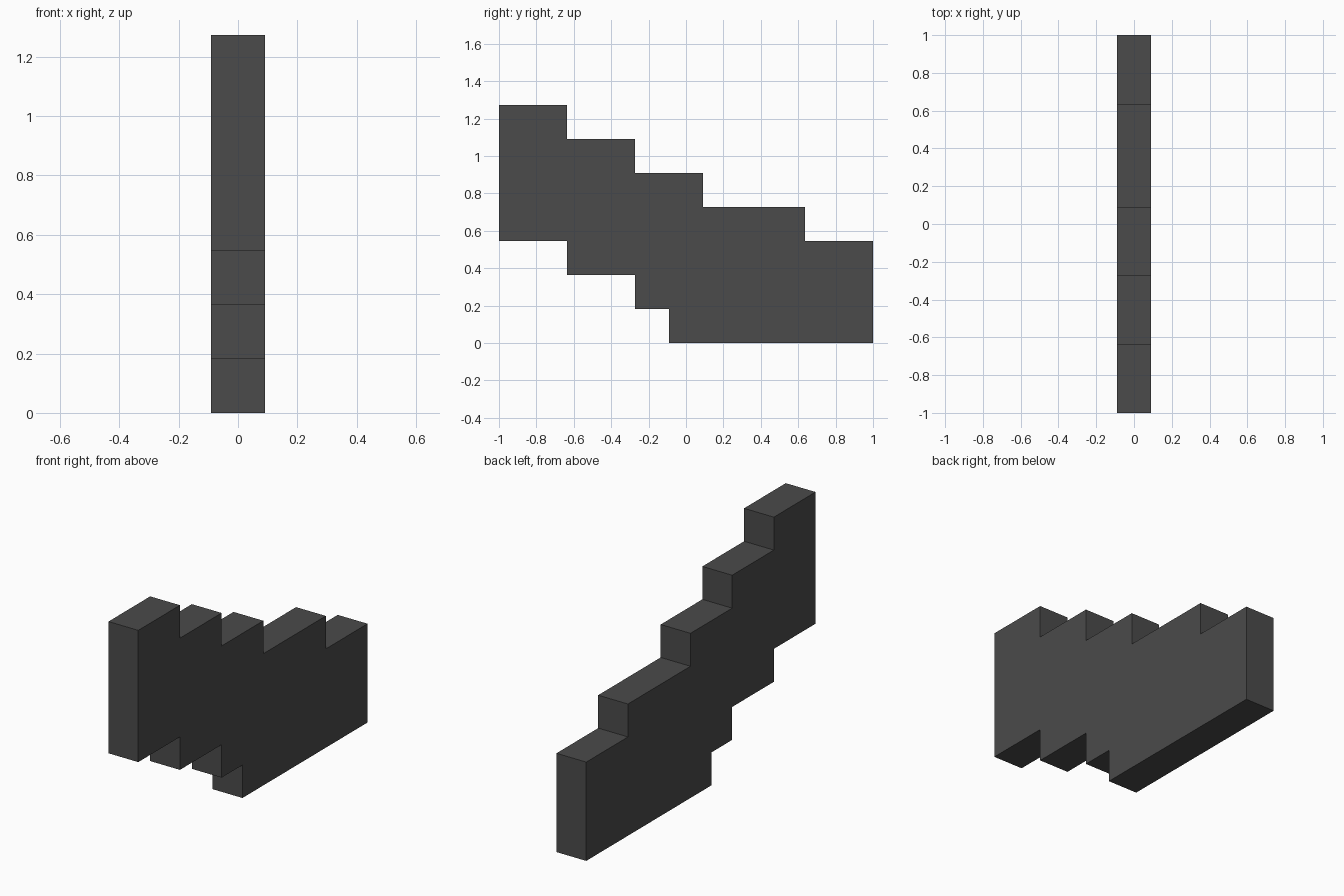
import bpy, bmesh

if "Cube" in bpy.data.objects:
    bpy.data.objects.remove(bpy.data.objects["Cube"])

U = 2 / 11          # the model sits on a block grid, 11 blocks long
HALF_WIDTH = U / 2  # one block thick

# Stair edges as (start, end, height) in blocks along y
top_steps = [(0, 2, 7), (2, 4, 6), (4, 6, 5), (6, 9, 4), (9, 11, 3)]
bottom_steps = [(0, 2, 3), (2, 4, 2), (4, 5, 1), (5, 11, 0)]


def step_points(steps):
    return [(y * U - 1, z * U) for a, b, z in steps for y in (a, b)]


# Closed side outline: along the bottom, back along the top
outline = step_points(bottom_steps) + step_points(top_steps)[::-1]

# Extrude the outline across the thickness
bm = bmesh.new()
face = bm.faces.new([bm.verts.new((-HALF_WIDTH, y, z)) for y, z in outline])
ext = bmesh.ops.extrude_face_region(bm, geom=[face])
moved = [v for v in ext["geom"] if isinstance(v, bmesh.types.BMVert)]
bmesh.ops.translate(bm, verts=moved, vec=(2 * HALF_WIDTH, 0, 0))
bmesh.ops.recalc_face_normals(bm, faces=bm.faces)

mesh = bpy.data.meshes.new("stepped_block")
bm.to_mesh(mesh)
bm.free()

# Single dark grey colour
grey = bpy.data.materials.new("dark grey")
grey.diffuse_color = (0.07, 0.07, 0.07, 1)
grey.use_nodes = True
grey.node_tree.nodes["Principled BSDF"].inputs["Base Color"].default_value = grey.diffuse_color
mesh.materials.append(grey)
bpy.context.collection.objects.link(bpy.data.objects.new("stepped_block", mesh))
